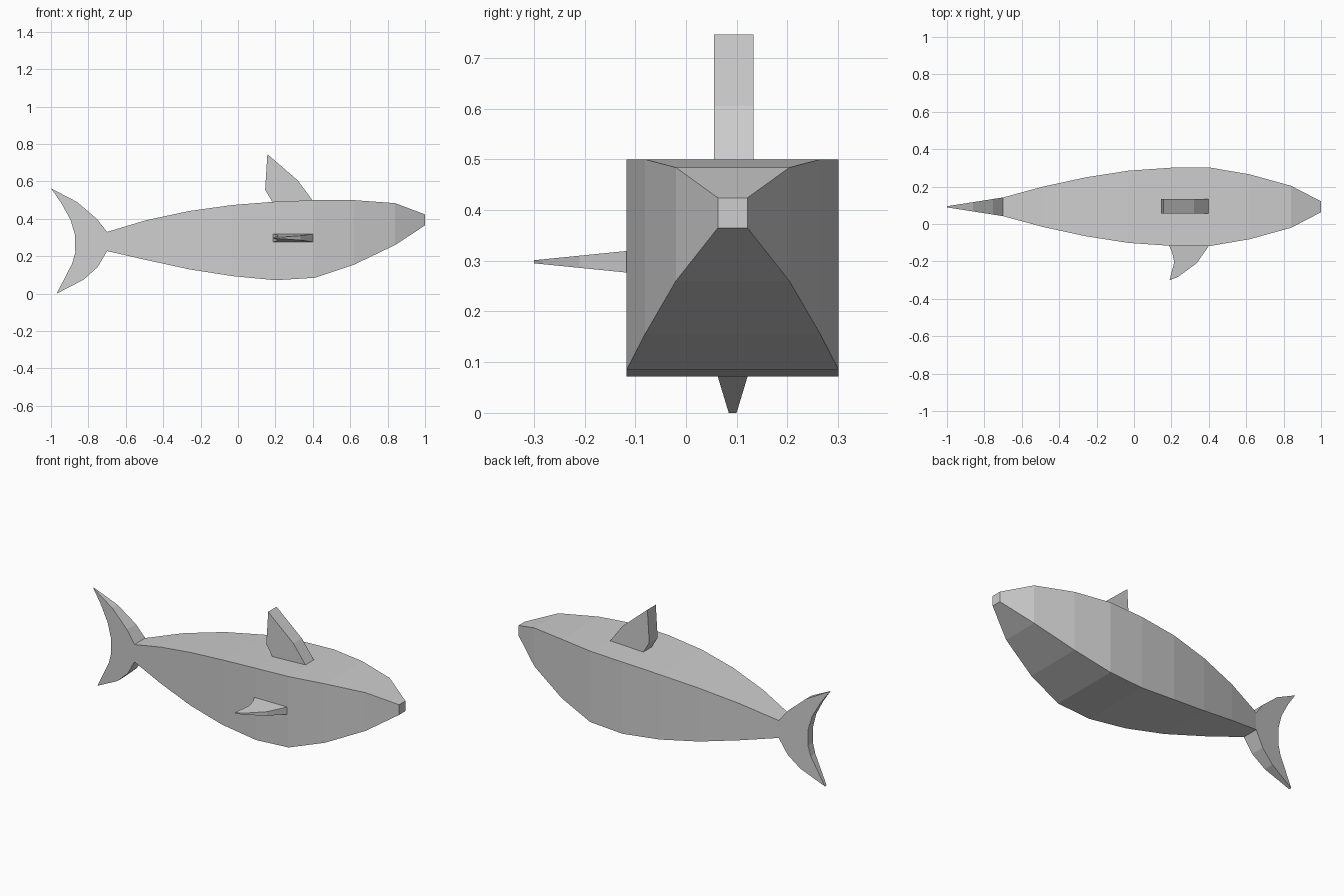
import bpy, bmesh

cube = bpy.data.objects.get("Cube")
if cube:
    bpy.data.objects.remove(cube, do_unlink=True)

grey = bpy.data.materials.new("light_grey")
grey.use_nodes = True
colour = (0.61, 0.61, 0.61, 1)
grey.diffuse_color = colour
grey.node_tree.nodes["Principled BSDF"].inputs["Base Color"].default_value = colour

MID_Y = 0.092   # the fish's centre plane


def loft(name, rings):
    """Skin a list of equal-length point rings and cap both ends."""
    bm = bmesh.new()
    loops = [[bm.verts.new(p) for p in ring] for ring in rings]
    for a, b in zip(loops, loops[1:]):
        for i in range(len(a)):
            j = (i + 1) % len(a)
            bm.faces.new((a[i], a[j], b[j], b[i]))
    bm.faces.new(loops[0])
    bm.faces.new(loops[-1])
    bmesh.ops.recalc_face_normals(bm, faces=bm.faces)
    mesh = bpy.data.meshes.new(name)
    bm.to_mesh(mesh)
    bm.free()
    mesh.materials.append(grey)
    obj = bpy.data.objects.new(name, mesh)
    bpy.context.collection.objects.link(obj)
    return obj


# Body: rectangular sections (x, bottom, top, half width) from tail to nose
sections = [(-0.7, 0.228, 0.33, 0.05), (-0.49, 0.18, 0.393, 0.107),
            (-0.26, 0.13, 0.442, 0.157), (-0.03, 0.094, 0.474, 0.193),
            (0.2, 0.072, 0.492, 0.209), (0.41, 0.085, 0.5, 0.209),
            (0.62, 0.155, 0.5, 0.173), (0.84, 0.26, 0.484, 0.112),
            (1.0, 0.365, 0.424, 0.029)]
loft("body", [[(x, MID_Y - w, low), (x, MID_Y + w, low),
               (x, MID_Y + w, top), (x, MID_Y - w, top)]
              for x, low, top, w in sections])

# Tail fin: crescent outline, thinning evenly towards the tips
tail = [(-0.7, 0.33), (-0.755, 0.4), (-0.86, 0.49), (-1, 0.563),
        (-0.945, 0.485), (-0.895, 0.395), (-0.872, 0.315), (-0.87, 0.22),
        (-0.887, 0.16), (-0.97, 0), (-0.825, 0.075), (-0.75, 0.143),
        (-0.7, 0.228)]
loft("tail_fin", [[(x, MID_Y + s * (0.003 + 0.047 * (x + 1) / 0.3), z)
                   for x, z in tail] for s in (-1, 1)])

# Dorsal fin: slab of even thickness
dorsal = [(0.157, 0.746), (0.32, 0.605), (0.405, 0.49), (0.19, 0.48),
          (0.145, 0.555)]
loft("dorsal_fin", [[(x, MID_Y + 0.002 + s * 0.039, z) for x, z in dorsal]
                    for s in (-1, 1)])

# Single side fin on the right, thinning towards its tip
side = [(0.405, -0.11), (0.335, -0.21), (0.235, -0.283), (0.19, -0.3),
        (0.215, -0.205), (0.205, -0.155), (0.185, -0.11)]
loft("right_side_fin", [[(x, y, 0.298 + s * (0.003 + 0.1 * (y + 0.3)))
                         for x, y in side] for s in (-1, 1)])
